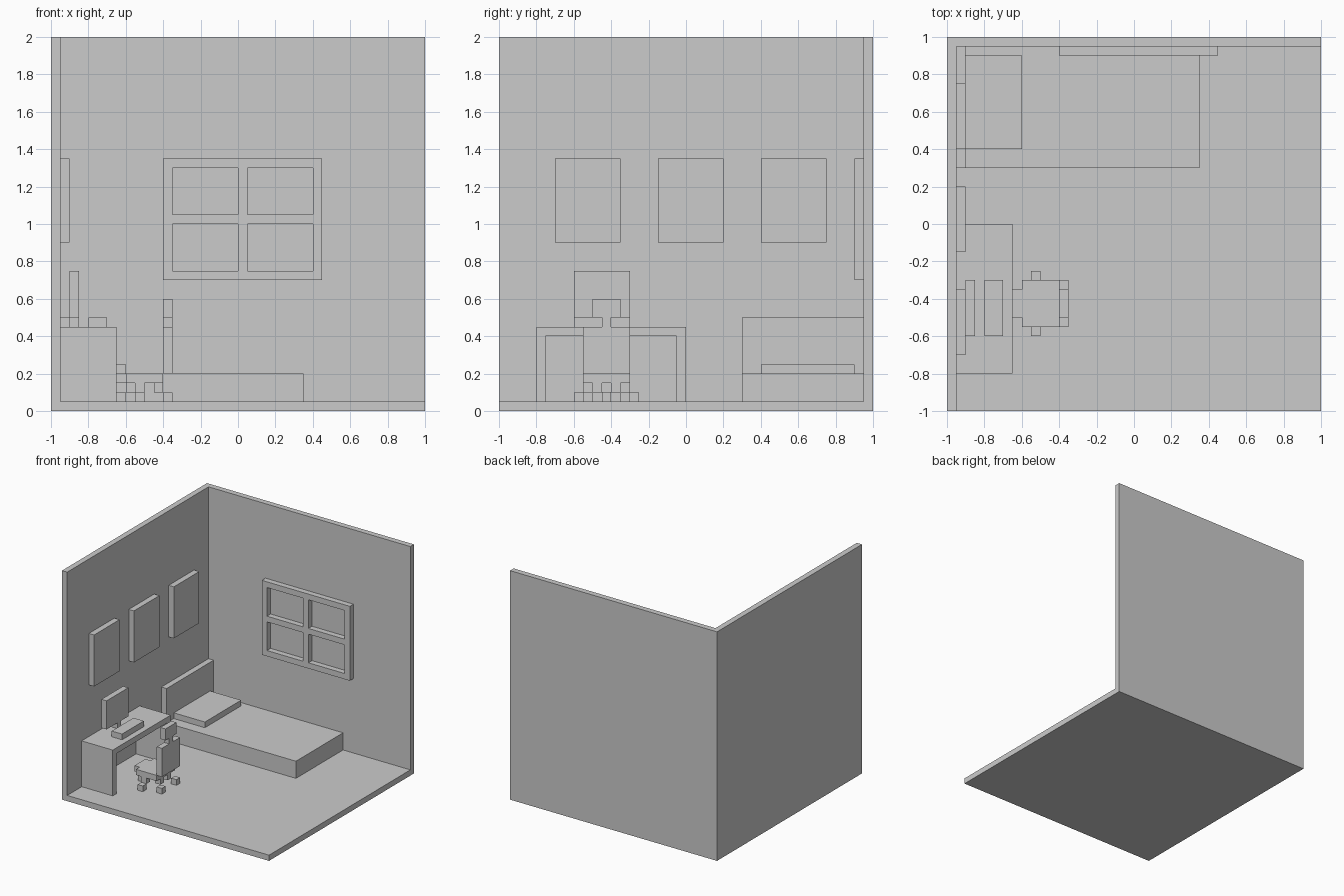
import bpy

if "Cube" in bpy.data.objects:
    bpy.data.objects.remove(bpy.data.objects["Cube"])


def box(name, x, y, z):
    """Axis-aligned box from (min, max) ranges."""
    bpy.ops.mesh.primitive_cube_add(size=1)
    ob = bpy.context.object
    ob.name = ob.data.name = name
    for v in ob.data.vertices:
        v.co = [r[0] if c < 0 else r[1] for c, r in zip(v.co, (x, y, z))]
    return ob


def cut(ob, x, y, z):
    """Carve a box-shaped volume out of an object."""
    cutter = box("cutter", x, y, z)
    cutter.hide_render = True
    mod = ob.modifiers.new("cut", 'BOOLEAN')
    mod.operation, mod.solver, mod.object = 'DIFFERENCE', 'EXACT', cutter
    bpy.context.view_layer.objects.active = ob
    bpy.ops.object.modifier_apply(modifier=mod.name)
    bpy.data.objects.remove(cutter)


# Room shell: floor, left wall and back wall in one solid
room = box("room_shell", (-1, 1), (-1, 1), (0, 2))
cut(room, (-0.95, 1.2), (-1.2, 0.95), (0.05, 2.2))

# Window frame with four panes
window = box("window_frame", (-0.4, 0.45), (0.9, 0.95), (0.7, 1.35))
for x in (-0.35, 0.05):
    for z in (0.75, 1.05):
        cut(window, (x, x + 0.35), (0.8, 1.05), (z, z + 0.25))

# Wall pictures
for y in (-0.7, -0.15, 0.4):
    box("wall_picture", (-0.95, -0.9), (y, y + 0.35), (0.9, 1.35))

# Bed
box("bed_mattress", (-0.9, 0.35), (0.3, 0.95), (0.05, 0.2))
box("bed_headboard", (-0.95, -0.9), (0.3, 0.95), (0.05, 0.5))
box("bed_pillow", (-0.9, -0.6), (0.4, 0.9), (0.2, 0.25))

# Desk with side panels
desk = box("desk", (-0.95, -0.65), (-0.8, 0), (0.05, 0.45))
cut(desk, (-1.1, -0.5), (-0.75, -0.05), (-0.1, 0.4))

# Monitor and keyboard
box("monitor_stand", (-0.9, -0.85), (-0.45, -0.4), (0.45, 0.5))
box("monitor_screen", (-0.9, -0.85), (-0.6, -0.3), (0.5, 0.75))
box("keyboard", (-0.8, -0.7), (-0.6, -0.3), (0.45, 0.5))

# Chair seat, back and headrest
box("chair_seat", (-0.6, -0.4), (-0.55, -0.3), (0.15, 0.2))
box("chair_seat_lip", (-0.65, -0.6), (-0.5, -0.35), (0.15, 0.2))
box("chair_back", (-0.4, -0.35), (-0.55, -0.3), (0.2, 0.45))
box("chair_neck", (-0.4, -0.35), (-0.45, -0.4), (0.45, 0.5))
box("chair_headrest", (-0.4, -0.35), (-0.5, -0.35), (0.5, 0.6))

# Five chair legs, each with a wheel one step further out
for x, y, dx, dy in ((-0.6, -0.45, -1, 0), (-0.55, -0.55, 0, -1), (-0.55, -0.35, 0, 1),
                     (-0.45, -0.5, 1, -1), (-0.45, -0.4, 1, 1)):
    box("chair_leg", (x, x + 0.05), (y, y + 0.05), (0.1, 0.15))
    x, y = x + 0.05 * dx, y + 0.05 * dy
    box("chair_wheel", (x, x + 0.05), (y, y + 0.05), (0.05, 0.1))
